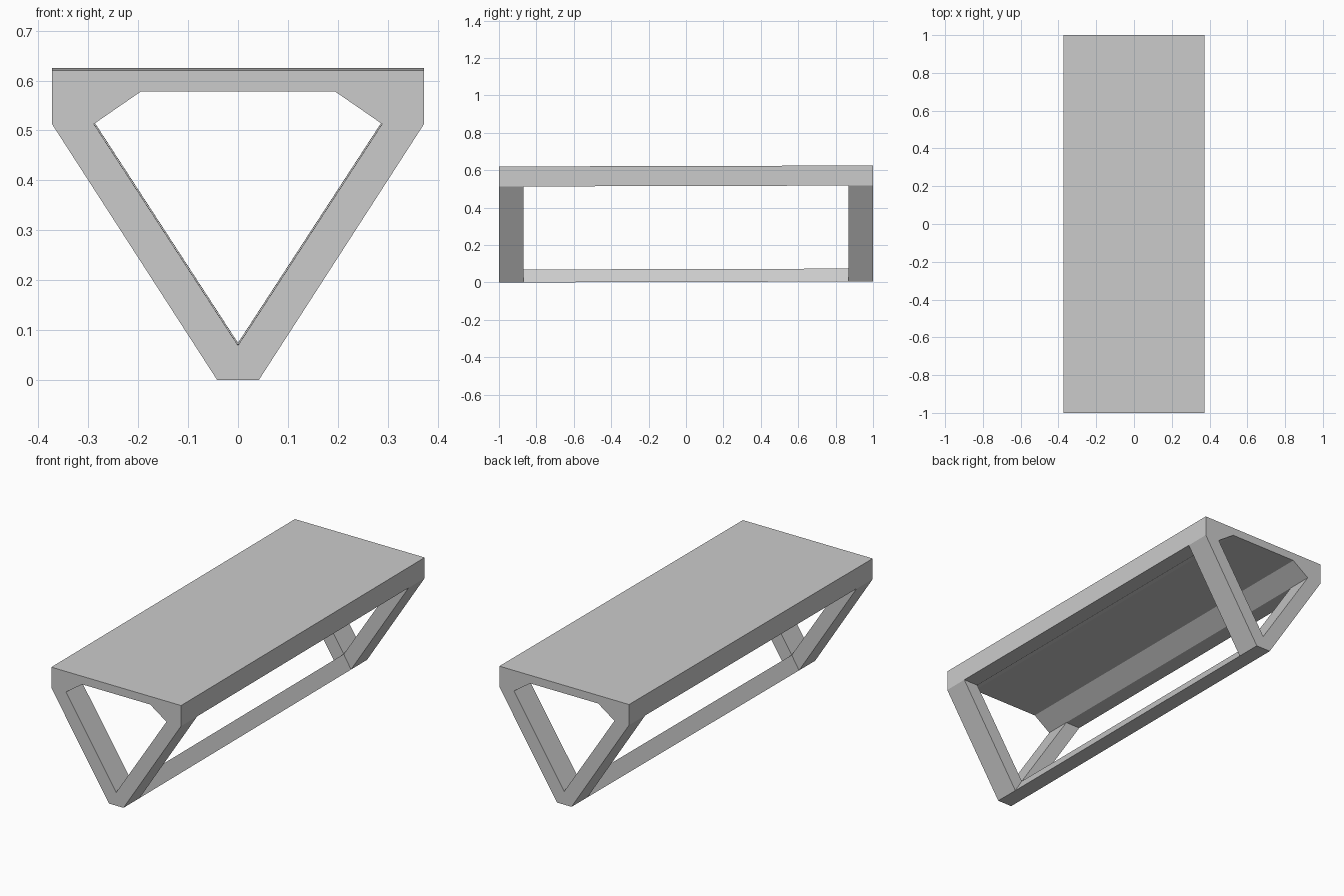
import bpy
import bmesh
from mathutils import Matrix

cube = bpy.data.objects.get("Cube")
if cube:
    bpy.data.objects.remove(cube, do_unlink=True)

grey = bpy.data.materials.new("light grey")
grey.use_nodes = True
colour = (0.6, 0.6, 0.6, 1)
grey.diffuse_color = colour
grey.node_tree.nodes["Principled BSDF"].inputs["Base Color"].default_value = colour

TILT = 0.0026      # slight rise from front to back
LEG_DEPTH = 0.132


def mirrored(half):
    """Close a right-hand half outline by mirroring it across x = 0."""
    return half + [(-x, z) for x, z in reversed(half) if x > 0]


def extrude_profile(name, outline, y0, y1):
    """Extrude an x-z outline along y, following the slight tilt."""
    bm = bmesh.new()
    face = bm.faces.new([bm.verts.new((x, y0, z)) for x, z in outline])
    result = bmesh.ops.extrude_face_region(bm, geom=[face], use_keep_orig=True)
    for v in result["geom"]:
        if isinstance(v, bmesh.types.BMVert):
            v.co.y = y1
    shear = Matrix.Identity(4)
    shear[2][1] = TILT
    shear[2][3] = TILT
    bm.transform(shear)
    bmesh.ops.recalc_face_normals(bm, faces=bm.faces)
    mesh = bpy.data.meshes.new(name)
    bm.to_mesh(mesh)
    bm.free()
    mesh.materials.append(grey)
    obj = bpy.data.objects.new(name, mesh)
    bpy.context.collection.objects.link(obj)
    return obj


# Top slab with a recessed, chamfered underside
slab = mirrored([(0.373, 0.62), (0.373, 0.513), (0.289, 0.513), (0.195, 0.578)])
extrude_profile("bench_top", slab, -1, 1)

# V-shaped leg frames at both ends
legs = mirrored([(0, 0.069), (0.289, 0.513), (0.373, 0.513), (0.042, 0)])
extrude_profile("front_legs", legs, -1, -1 + LEG_DEPTH)
extrude_profile("back_legs", legs, 1 - LEG_DEPTH, 1)

# Triangular floor rail joining the leg frames
rail = mirrored([(0, 0.069), (0.042, 0)])
extrude_profile("floor_rail", rail, -1 + LEG_DEPTH, 1 - LEG_DEPTH)
